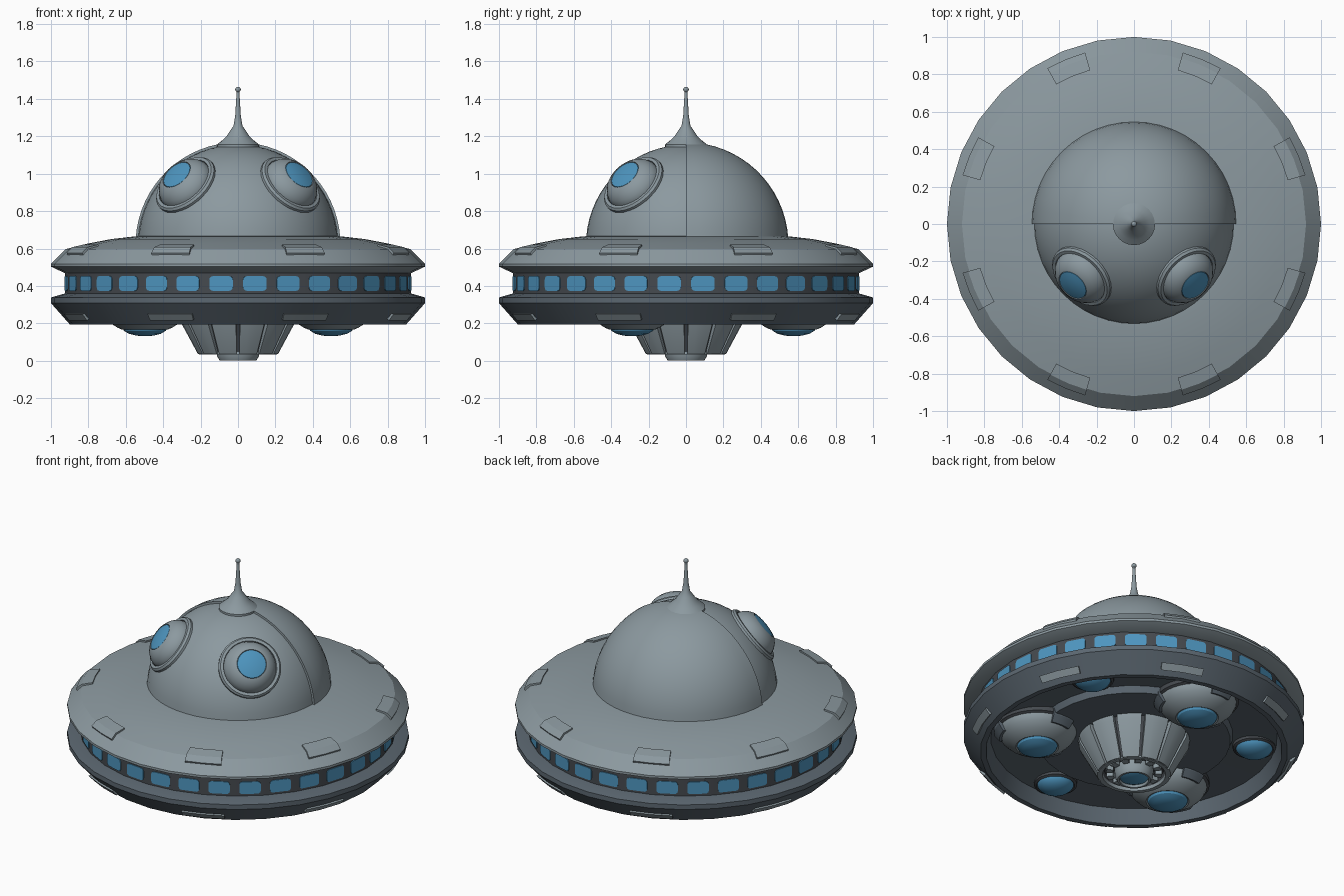
import bpy, bmesh, math
from mathutils import Matrix, Vector

if "Cube" in bpy.data.objects:
    bpy.data.objects.remove(bpy.data.objects["Cube"])

TAU = 2 * math.pi
I = Matrix.Identity(4)


def material(name, rgb):
    m = bpy.data.materials.new(name)
    m.diffuse_color = (*rgb, 1)
    m.use_nodes = True
    m.node_tree.nodes["Principled BSDF"].inputs["Base Color"].default_value = m.diffuse_color
    return m


HULL = material("hull_grey", (0.262, 0.320, 0.350))
LOWER = material("lower_hull_grey", (0.105, 0.135, 0.163))
DARK = material("dark_trim", (0.060, 0.068, 0.078))
BLUE = material("blue_glass", (0.075, 0.300, 0.520))


def finish(name, bm, mat, angle=30):
    bmesh.ops.remove_doubles(bm, verts=bm.verts, dist=1e-5)
    bmesh.ops.recalc_face_normals(bm, faces=bm.faces)
    me = bpy.data.meshes.new(name)
    bm.to_mesh(me)
    bm.free()
    me.materials.append(mat)
    me.shade_smooth()
    me.set_sharp_from_angle(angle=math.radians(angle))
    ob = bpy.data.objects.new(name, me)
    bpy.context.collection.objects.link(ob)
    return ob


def sweep(name, profile, mat, segs=32, a0=0.0, a1=360.0, places=(I,), loop=False):
    """Turn an (r, z) profile about z, over a full or part circle, at each place."""
    bm = bmesh.new()
    full = a1 - a0 >= 360
    n = len(profile)
    for place in places:
        rings = []
        for i in range(segs if full else segs + 1):
            a = math.radians(a0 + (a1 - a0) * i / segs)
            rings.append([bm.verts.new(place @ Vector((r * math.cos(a), r * math.sin(a), z)))
                          for r, z in profile])
        for i in range(segs):
            p, q = rings[i], rings[(i + 1) % len(rings)]
            for j in range(n if loop else n - 1):
                k = (j + 1) % n
                if profile[j][0] < 1e-6 and profile[k][0] < 1e-6:
                    continue
                if profile[j][0] < 1e-6:
                    bm.faces.new((p[j], p[k], q[k]))
                elif profile[k][0] < 1e-6:
                    bm.faces.new((p[j], p[k], q[j]))
                else:
                    bm.faces.new((p[j], p[k], q[k], q[j]))
        if not full and loop:
            bm.faces.new(rings[0])
            bm.faces.new(rings[-1])
    return finish(name, bm, mat)


def arc(r, cz, t0, t1, n, squash=1.0):
    """Profile points on a circle about (0, cz), angles measured from horizontal."""
    pts = []
    for i in range(n + 1):
        t = math.radians(t0 + (t1 - t0) * i / n)
        pts.append((max(r * math.cos(t), 0.0), cz + squash * r * math.sin(t)))
    return pts


def around(count, start=0.0):
    return [Matrix.Rotation(math.radians(start) + TAU * i / count, 4, 'Z') for i in range(count)]


# Saucer: upper hull, window band, lower hull with recessed underside
sweep("upper_hull", [(0, 0.66), (0.50, 0.668), (0.56, 0.664), (0.68, 0.650), (0.80, 0.627),
                     (0.92, 0.597), (1.0, 0.518), (1.0, 0.503), (0.925, 0.468), (0, 0.468)], HULL)
sweep("window_band", [(0.925, 0.47), (0.925, 0.355)], DARK)
sweep("lower_hull", [(0, 0.36), (0.925, 0.36), (1.0, 0.338), (1.0, 0.308), (0.90, 0.195),
                     (0.868, 0.195), (0.84, 0.29), (0.58, 0.305), (0.565, 0.265), (0, 0.265)], LOWER)

# Rounded windows, one on each flat of the band
bm = bmesh.new()
apothem = 0.925 * math.cos(TAU / 64)
outline = []
for sx, sz, t0 in ((1, 1, 0), (-1, 1, 90), (-1, -1, 180), (1, -1, 270)):
    for k in range(4):
        t = math.radians(t0 + 30 * k)
        outline.append((sx * 0.045 + 0.018 * math.cos(t), 0.413 + sz * 0.021 + 0.018 * math.sin(t)))
for place in around(32, 5.625):
    inner, outer = [[bm.verts.new(place @ Vector((x, y, z))) for y, z in outline]
                    for x in (apothem - 0.002, apothem + 0.005)]
    bm.faces.new(outer)
    for i in range(16):
        j = (i + 1) % 16
        bm.faces.new((inner[i], inner[j], outer[j], outer[i]))
    bm.faces.new(inner[::-1])
finish("windows", bm, BLUE)

# Raised plates on the upper and lower slopes
sweep("upper_plates", [(0.855, 0.60), (0.855, 0.622), (0.922, 0.607), (0.953, 0.577), (0.945, 0.56)],
      HULL, 2, -6.6, 6.6, around(8, 22.5), True)
sweep("lower_plates", [(0.952, 0.253), (0.963, 0.249), (0.933, 0.214), (0.922, 0.224)],
      HULL, 2, -7.7, 7.7, around(8, 22.5), True)

# Dome: front shell and the slightly larger rear shell
sweep("front_dome", arc(0.535, 0.62, 4, 90, 16), HULL, 48)
sweep("rear_dome_shell", arc(0.548, 0.62, 4, 90, 16) + arc(0.53, 0.62, 88, 4, 16),
      HULL, 24, 0, 180, loop=True)

# Antenna with flared foot and ball tip
sweep("antenna", [(0.113, 1.14), (0.113, 1.155), (0.085, 1.178), (0.062, 1.20), (0.042, 1.23),
                  (0.024, 1.255), (0.015, 1.31), (0.007, 1.44), (0, 1.44)], HULL, 24)
sweep("antenna_ball", arc(0.015, 1.45, -90, 90, 8), HULL, 16)

# Two portholes on the front of the dome
ports = []
for side in (-1, 1):
    d = Vector((side * 0.55, -0.55, 0.63))
    ports.append(Matrix.Translation((0, 0, 0.62)) @ d.to_track_quat('Z', 'Y').to_matrix().to_4x4())
sweep("porthole_rings", [(0.172, 0.46), (0.185, 0.49), (0.185, 0.515), (0.175, 0.527),
                         (0.158, 0.527), (0.152, 0.50)], HULL, 32, places=ports)
sweep("porthole_bodies", [(0.157, 0.48), (0.155, 0.525), (0.145, 0.55), (0.125, 0.575),
                          (0.098, 0.594), (0.088, 0.597), (0.086, 0.590), (0, 0.590)], HULL, 32, places=ports)
sweep("porthole_lenses", [(0.086, 0.588), (0.084, 0.596), (0.05, 0.604), (0, 0.607)], BLUE, 32, places=ports)

# Central engine hub: dark core, panels, bottom rim, studs, nozzle and lens
sweep("hub_core", [(0.305, 0.27), (0.20, 0.04), (0.185, 0.04), (0.175, 0.075), (0, 0.075)], DARK, 36)
sweep("hub_panels", [(0.300, 0.27), (0.328, 0.27), (0.322, 0.235), (0.215, 0.037), (0.195, 0.037)],
      HULL, 3, -13, 13, around(12, 15), True)
sweep("hub_rim", [(0.205, 0.05), (0.208, 0.034), (0.185, 0.034), (0.180, 0.06)], HULL, 36, loop=True)
sweep("hub_studs", [(0.125, 0.08), (0.125, 0.045), (0.165, 0.045), (0.165, 0.08)],
      HULL, 2, -8, 8, around(12), True)
sweep("nozzle", [(0.115, 0.08), (0.112, 0.025), (0.098, 0.0), (0.086, 0.0), (0.08, 0.02), (0, 0.02)], HULL, 32)
sweep("nozzle_lens", [(0.083, 0.016), (0.06, 0.006), (0, 0.002)], BLUE, 32)

# Three engine pods under the hull
pods = [Matrix.Rotation(math.radians(a), 4, 'Z') @ Matrix.Translation((0.575, 0, 0)) for a in (90, 210, 330)]
sweep("pod_collars", [(0.245, 0.32), (0.245, 0.275), (0.22, 0.262)], DARK, 32, places=pods)
sweep("pod_bodies", [(0.232, 0.32), (0.230, 0.262), (0.212, 0.228), (0.180, 0.198), (0.145, 0.176),
                     (0.126, 0.168), (0.118, 0.175), (0, 0.175)], HULL, 32, places=pods)
sweep("pod_lenses", [(0.118, 0.172), (0.112, 0.160), (0.085, 0.144), (0.045, 0.134), (0, 0.131)],
      BLUE, 32, places=pods)
sweep("pod_clamps", [(0.225, 0.31), (0.255, 0.31), (0.252, 0.258), (0.222, 0.218), (0.200, 0.225)],
      LOWER, 4, -17, 17, [p @ r for p in pods for r in around(3)], True)

# Three round lamps between the pods
lamps = [Matrix.Rotation(math.radians(a), 4, 'Z') @ Matrix.Translation((0.715, 0, 0)) for a in (30, 150, 270)]
sweep("lamp_rings", [(0.128, 0.31), (0.126, 0.285), (0.112, 0.278), (0.10, 0.29)], DARK, 32, places=lamps)
sweep("lamp_lenses", arc(0.11, 0.298, 0, -90, 8, 0.6), BLUE, 32, places=lamps)
